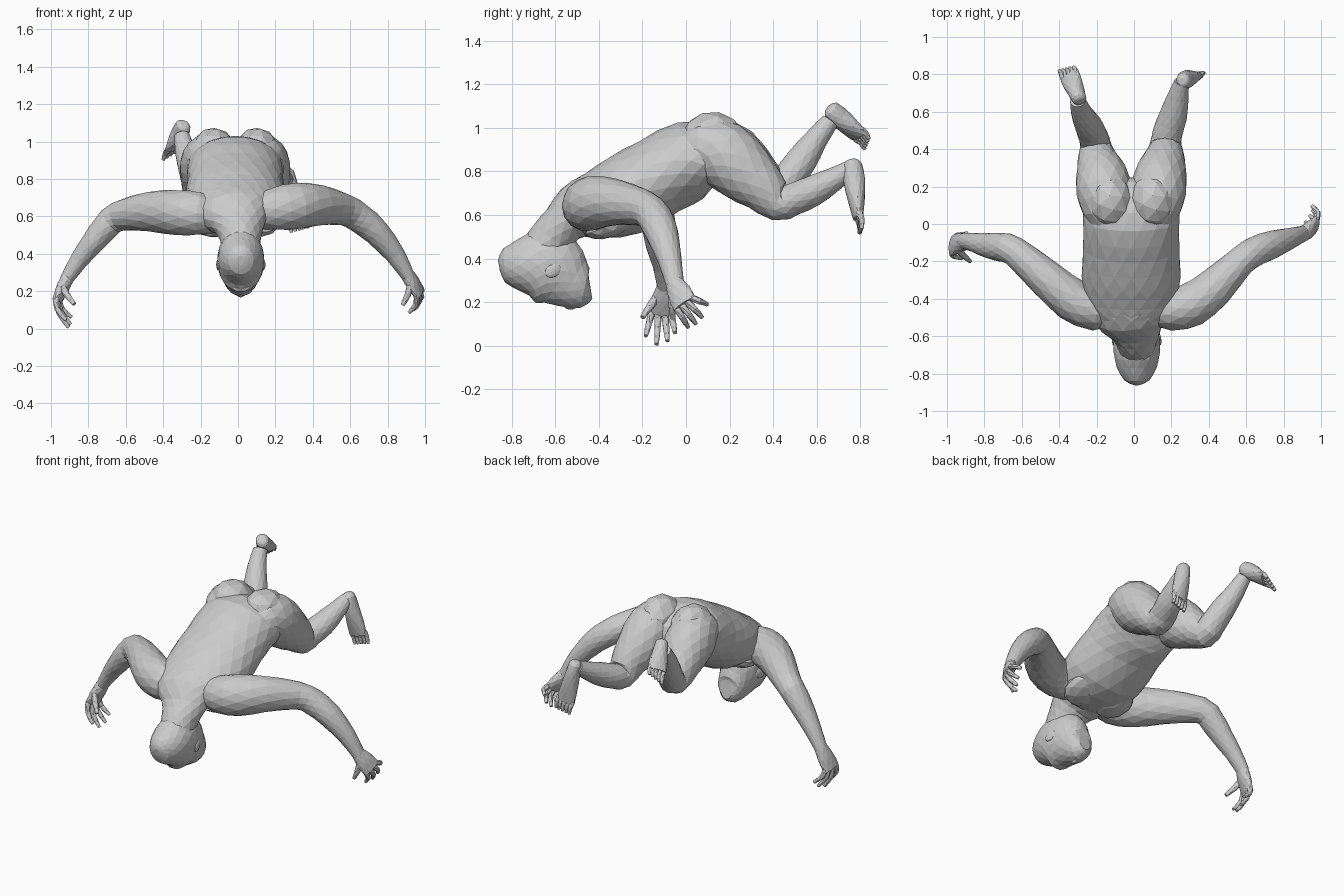
import bpy, bmesh
from math import sin, cos, pi
from mathutils import Vector as V


def spline(st, n):
    """Catmull-Rom through stations (x, y, z, half width, half depth)."""
    out = []
    for i in range(len(st) - 1):
        p = [st[max(i - 1, 0)], st[i], st[i + 1], st[min(i + 2, len(st) - 1)]]
        for k in range(n):
            t = k / n
            out.append([0.5 * (2 * b + (c - a) * t + (2 * a - 5 * b + 4 * c - d) * t * t
                               + (3 * b - a - 3 * c + d) * t ** 3) for a, b, c, d in zip(*p)])
    return out + [list(st[-1])]


def loft(name, st, side=(1, 0, 0), sides=14, n=2):
    """Skin elliptical rings along a path, width axis near 'side'."""
    st = spline(st, n)
    bm = bmesh.new()
    rings = []
    for i, s in enumerate(st):
        t = (V(st[min(i + 1, len(st) - 1)][:3]) - V(st[max(i - 1, 0)][:3])).normalized()
        u = V(side) - t * V(side).dot(t)
        u.normalize()
        w = t.cross(u)
        off = pi / sides * (i % 2)   # staggered rings give triangular facets
        rings.append([bm.verts.new(V(s[:3]) + u * s[3] * cos(2 * pi * k / sides + off)
                                   + w * s[4] * sin(2 * pi * k / sides + off)) for k in range(sides)])
    for i, (a, b) in enumerate(zip(rings, rings[1:])):
        for k in range(sides):
            m = (k + 1) % sides
            if i % 2 == 0:
                bm.faces.new((a[k], a[m], b[k]))
                bm.faces.new((a[m], b[m], b[k]))
            else:
                bm.faces.new((a[k], a[m], b[m]))
                bm.faces.new((a[k], b[m], b[k]))
    bm.faces.new(rings[0][::-1])
    bm.faces.new(rings[-1])
    bmesh.ops.recalc_face_normals(bm, faces=bm.faces)
    me = bpy.data.meshes.new(name)
    bm.to_mesh(me)
    bm.free()
    ob = bpy.data.objects.new(name, me)
    bpy.context.collection.objects.link(ob)
    return ob


def blob(name, loc, scale, rot=(0, 0, 0)):
    bpy.ops.mesh.primitive_ico_sphere_add(subdivisions=2, location=loc, rotation=rot)
    ob = bpy.context.object
    ob.name = name
    ob.scale = scale
    return ob


def digit(name, a, b, bulge, r):
    """Finger or toe bent at its middle."""
    a, b = V(a), V(b)
    m = (a + b) / 2 + V(bulge)
    loft(name, [(*a, r, r), (*m, r * .95, r * .95), (*b, r * .6, r * .6)], (0.3, 1, 0.2), 6, 2)


# torso
c = -0.015
loft("torso", [(c, -.54, .61, .13, .08), (c, -.50, .625, .2, .125), (c, -.42, .645, .24, .155),
               (c, -.28, .69, .265, .19), (c, -.12, .78, .258, .187), (c, .02, .85, .258, .187),
               (c, .12, .86, .255, .15), (c, .18, .845, .16, .11), (c, .22, .82, .07, .05)], sides=18)

# neck and head
h = .015
loft("neck", [(h, -.67, .42, .10, .10), (.013, -.62, .49, .112, .105), (.005, -.565, .56, .145, .10),
              (c, -.50, .615, .20, .13), (c, -.43, .65, .21, .14)])
loft("head", [(h, -.858, .365, .02, .025), (h, -.835, .368, .068, .078), (h, -.765, .37, .108, .12),
              (h, -.68, .372, .125, .165), (h, -.60, .345, .122, .172), (h, -.525, .29, .1, .125),
              (h, -.465, .265, .078, .095), (h, -.438, .265, .04, .05)], sides=16)
blob("nose", (h, -.53, .182), (.018, .03, .016))
for s in (-1, 1):
    blob("ear", (h + s * .118, -.61, .345), (.012, .042, .03), (.5, 0, s * .2))
    blob("chest_muscle", (c + s * .11, -.34, .555), (.125, .13, .055), (.35, 0, 0))
    blob("buttock", (c + s * .115, .125, .94), (.125, .15, .135), (-.2, 0, 0))

# legs: buttock, thigh, knee and calf
loft("right_leg", [(.10, -.05, .88, .07, .06), (.12, .07, .905, .125, .125), (.13, .17, .88, .148, .155),
                   (.145, .27, .795, .138, .143), (.165, .36, .715, .107, .11), (.17, .425, .655, .085, .085),
                   (.18, .49, .672, .08, .075), (.21, .58, .71, .075, .072), (.235, .68, .765, .058, .055),
                   (.255, .76, .815, .04, .04)])
loft("left_leg", [(-.13, -.05, .88, .07, .06), (-.148, .07, .91, .125, .125), (-.16, .17, .885, .148, .155),
                  (-.172, .26, .825, .14, .143), (-.195, .34, .765, .11, .11), (-.205, .415, .715, .085, .085),
                  (-.215, .46, .755, .08, .075), (-.245, .53, .85, .073, .072), (-.28, .595, .945, .057, .055),
                  (-.30, .66, 1.03, .042, .042)])


def foot(name, heel, ball, toe, side):
    """Foot from heel to ball, then five toes."""
    heel, ball, toe, side = V(heel), V(ball), V(toe), V(side).normalized()
    prof = [(-.08, .018, .018), (0, .038, .042), (.3, .044, .05), (.65, .055, .04), (1, .058, .022)]
    loft(name, [(*heel.lerp(ball, t), w, d) for t, w, d in prof], side, 12)
    for k in range(5):
        o = side * (k - 2) * .023
        digit(name + "_toe", ball.lerp(heel, .08) + o, toe + o, (0, .006, .006), .015)


foot("right_foot", (.262, .765, .835), (.316, .79, .585), (.33, .802, .525), (.95, .1, .25))
foot("left_foot", (-.292, .665, 1.085), (-.345, .795, .965), (-.362, .83, .925), (.8, .2, .5))

# arms: shoulder, upper arm, elbow and forearm
loft("right_arm", [(.10, -.44, .62, .09, .09), (.20, -.46, .64, .11, .115), (.31, -.43, .655, .118, .125),
                   (.43, -.34, .66, .105, .11), (.57, -.20, .635, .08, .085), (.65, -.145, .59, .08, .08),
                   (.74, -.11, .515, .075, .072), (.84, -.075, .395, .055, .054),
                   (.91, -.05, .28, .042, .036)], (0, 1, 0))
loft("left_arm", [(-.10, -.44, .60, .09, .09), (-.21, -.46, .615, .11, .115), (-.33, -.405, .62, .115, .122),
                  (-.47, -.29, .625, .1, .107), (-.64, -.145, .60, .08, .08), (-.71, -.125, .54, .077, .073),
                  (-.78, -.115, .455, .068, .062), (-.85, -.10, .365, .052, .05),
                  (-.915, -.09, .265, .042, .036)], (0, 1, 0))


def hand(name, wrist, knuckle, side, tips, thumb):
    """Palm with four fingers and a thumb."""
    w, k, side = V(wrist), V(knuckle), V(side).normalized()
    loft(name, [(*w, .042, .036), (*w.lerp(k, .5), .058, .034), (*k, .06, .023)], side, 10)
    out = V((.02 if w.x > 0 else -.02, 0, 0))
    for i, tip in enumerate(tips):
        digit(name + "_finger", w.lerp(k, .9) + side * (i - 1.5) * .029, tip, out, .0165)
    digit(name + "_thumb", w.lerp(k, .4) - side * .035, thumb, out * .3, .019)


hand("right_hand", (.905, -.055, .29), (.97, -.005, .19), (.25, .85, .45),
     [(.915, .01, .085), (.94, .045, .10), (.955, .075, .13), (.95, .098, .19)], (.88, -.06, .125))
hand("left_hand", (-.91, -.09, .275), (-.97, -.115, .145), (.2, 1, -.1),
     [(-.92, -.185, .045), (-.905, -.135, .006), (-.895, -.085, .022), (-.89, -.05, .06)],
     (-.875, -.2, .13))
